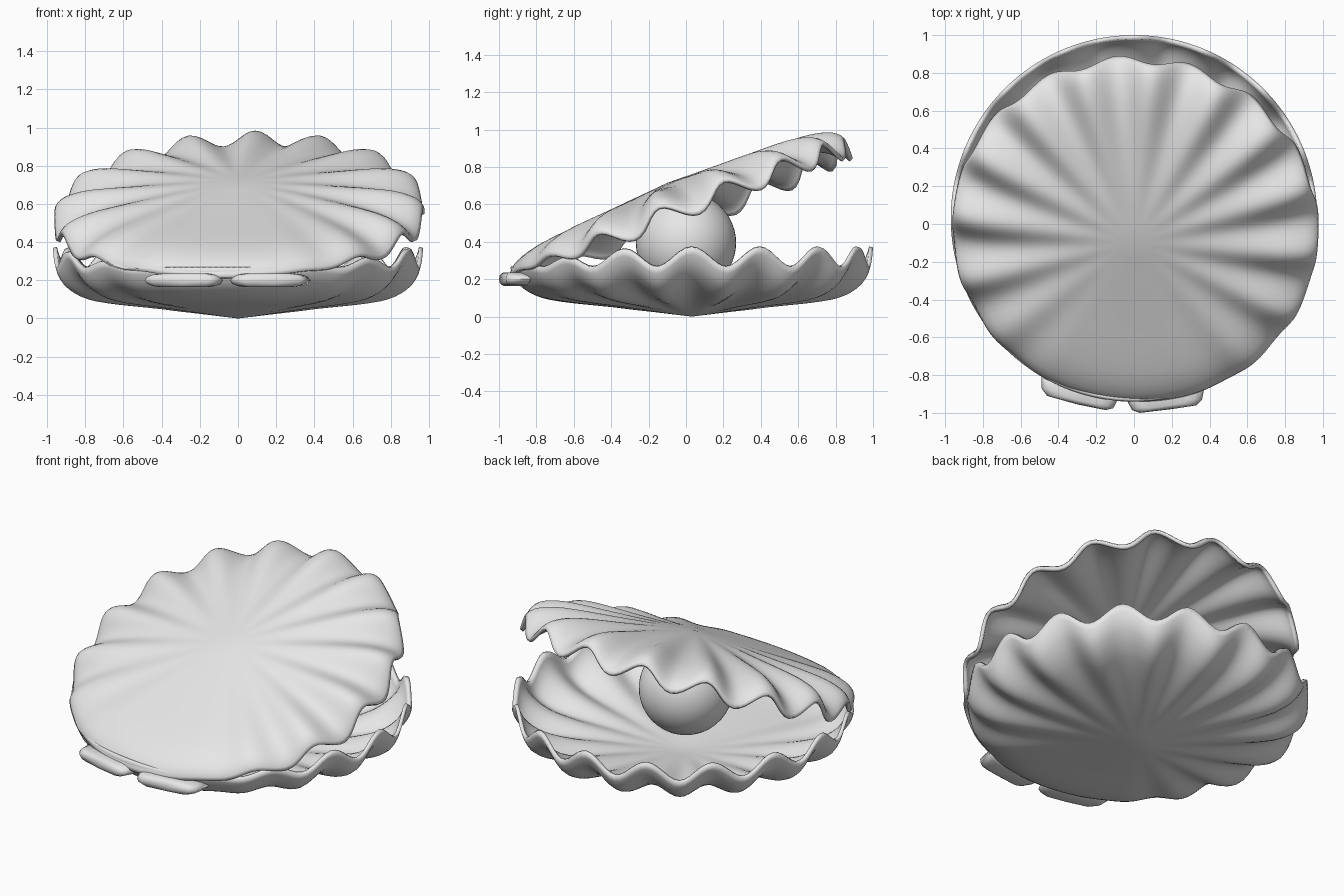
import bpy, bmesh, math
from mathutils import Vector

if "Cube" in bpy.data.objects:
    bpy.data.objects.remove(bpy.data.objects["Cube"])

grey = bpy.data.materials.new("pale_grey")
grey.diffuse_color = (0.8, 0.8, 0.8, 1)
grey.use_nodes = True
grey.node_tree.nodes["Principled BSDF"].inputs["Base Color"].default_value = grey.diffuse_color


def finish(name, bm, angle=60):
    me = bpy.data.meshes.new(name)
    bm.to_mesh(me)
    bm.free()
    me.materials.append(grey)
    ob = bpy.data.objects.new(name, me)
    bpy.context.collection.objects.link(ob)
    bpy.ops.object.select_all(action='DESELECT')
    ob.select_set(True)
    bpy.context.view_layer.objects.active = ob
    bpy.ops.object.shade_smooth_by_angle(angle=math.radians(angle))
    return ob


# Dish profile: radius, height above the apex
PROFILE = [(0.1, 0.012), (0.2, 0.024), (0.3, 0.035), (0.42, 0.05), (0.55, 0.063),
           (0.63, 0.071), (0.7, 0.08), (0.76, 0.09), (0.8, 0.10), (0.84, 0.115),
           (0.87, 0.13), (0.9, 0.15), (0.925, 0.172), (0.945, 0.2), (0.96, 0.23), (0.97, 0.265)]
SEGMENTS = 192
RIBS = 16


def shell(name, depth, ripple, crest, hinge, direction):
    """Fluted dish; ripples grow to the rim and fade out at the hinge."""
    bm = bmesh.new()
    apex = bm.verts.new((0, 0, 0))
    rings = []
    for r, h in PROFILE:
        grow = max(0, (r - 0.15) / 0.82) ** 2
        ring = []
        for i in range(SEGMENTS):
            a = 2 * math.pi * i / SEGMENTS
            away = abs((math.degrees(a) - hinge + 180) % 360 - 180)
            t = min(1, max(0, (away - 15) / 70))
            fade = t * t * (3 - 2 * t)
            wave = 0.5 + 0.5 * math.cos(RIBS * (a - math.radians(crest)))
            z = depth * h + ripple * grow * fade * wave
            ring.append(bm.verts.new((r * math.cos(a), r * math.sin(a), direction * z)))
        rings.append(ring)
    for i in range(SEGMENTS):
        j = (i + 1) % SEGMENTS
        bm.faces.new((apex, rings[0][j], rings[0][i]))
        for lo, hi in zip(rings, rings[1:]):
            bm.faces.new((lo[i], lo[j], hi[j], hi[i]))
    if direction > 0:
        want = -1
    else:
        want = 1
    bm.normal_update()
    for f in bm.faces:
        if f.normal.z * want < 0:
            f.normal_flip()
    ob = finish(name, bm)
    # Wall thickness grows inward
    mod = ob.modifiers.new("wall", 'SOLIDIFY')
    mod.thickness = 0.022
    mod.offset = -1
    return ob


# Lower shell
lower = shell("lower_shell", 1.0, 0.105, 0, -94, 1)
lower.location = (0, 0.03, 0.0)

# Upper shell, tilted open about the hinge
upper = shell("upper_shell", 0.54, 0.11, 90 - 180 / RIBS, -90, -1)
upper.location = (0, -0.1, 0.715)
upper.rotation_euler = (math.radians(22.5), 0, math.radians(-6))

# Pearl
bm = bmesh.new()
bmesh.ops.create_uvsphere(bm, u_segments=48, v_segments=24, radius=0.268)
pearl = finish("pearl", bm)
pearl.location = (0, 0, 0.395)


def hinge_tab(name, outline):
    """Flat rounded pad made of stacked, shrinking outlines."""
    centre = Vector((sum(p[0] for p in outline), sum(p[1] for p in outline))) / len(outline)
    bm = bmesh.new()
    layers = []
    for z, s in [(-0.036, 0.6), (-0.03, 0.8), (-0.018, 0.94), (0, 1),
                 (0.018, 0.94), (0.03, 0.8), (0.036, 0.6)]:
        layers.append([bm.verts.new((centre.x + (x - centre.x) * s,
                                     centre.y + (y - centre.y) * s, 0.2 + z))
                       for x, y in outline])
    n = len(outline)
    bm.faces.new(layers[0][::-1])
    bm.faces.new(layers[-1])
    for lo, hi in zip(layers, layers[1:]):
        for i in range(n):
            j = (i + 1) % n
            bm.faces.new((lo[i], lo[j], hi[j], hi[i]))
    bmesh.ops.recalc_face_normals(bm, faces=bm.faces)
    return finish(name, bm)


# Hinge tabs
hinge_tab("left_hinge_tab", [(-0.49, -0.79), (-0.49, -0.87), (-0.46, -0.91), (-0.3, -0.955),
                             (-0.15, -0.985), (-0.11, -0.975), (-0.08, -0.92), (-0.08, -0.86)])
hinge_tab("right_hinge_tab", [(-0.04, -0.86), (-0.04, -0.93), (-0.01, -0.985), (0.03, -1.0),
                              (0.2, -0.98), (0.33, -0.96), (0.36, -0.93), (0.38, -0.83)])
